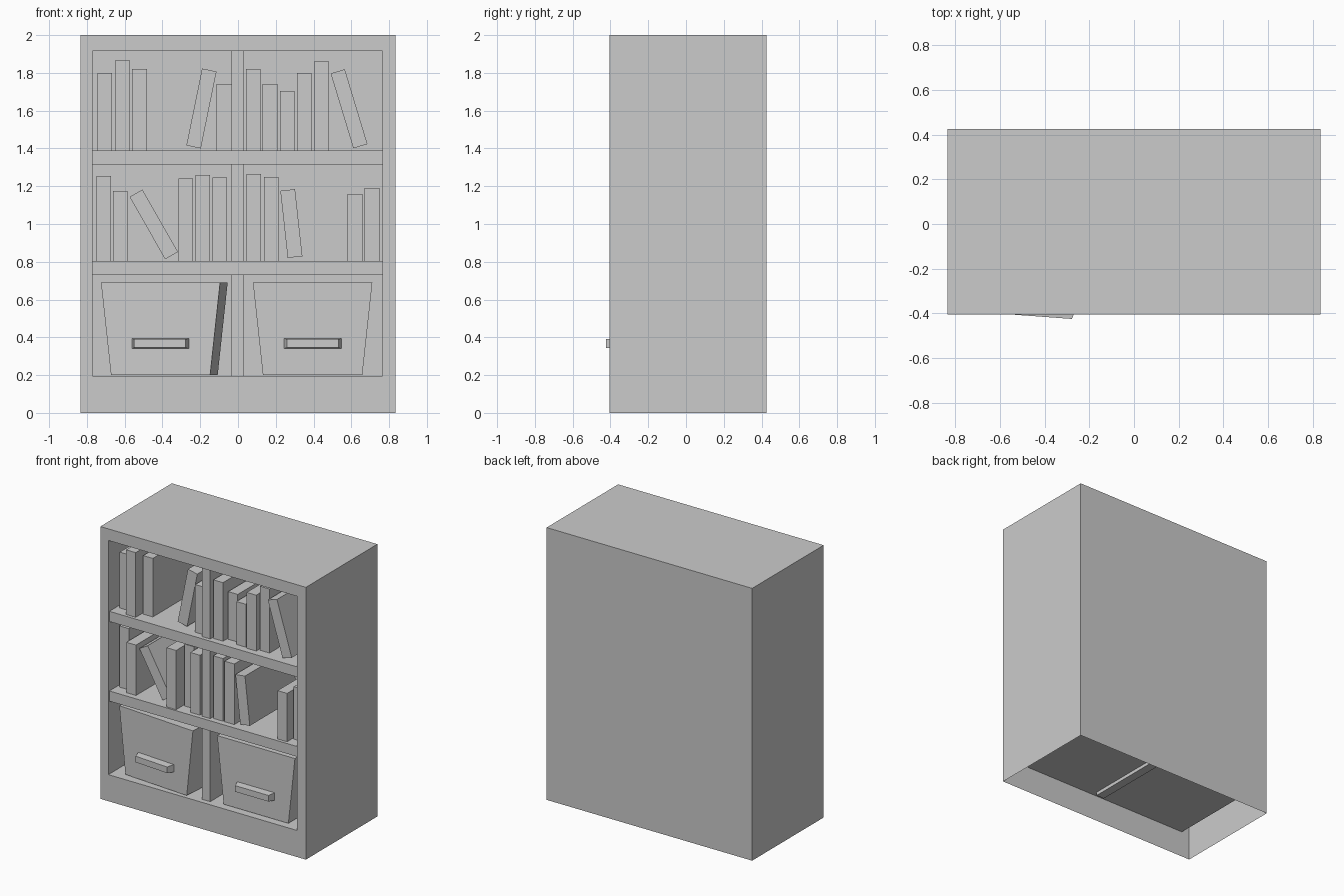
import bpy, bmesh, math
from mathutils import Matrix, Vector

if "Cube" in bpy.data.objects:
    bpy.data.objects.remove(bpy.data.objects["Cube"], do_unlink=True)

grey = bpy.data.materials.new("plain grey")
grey.use_nodes = True
grey.diffuse_color = (0.6, 0.6, 0.6, 1)
grey.node_tree.nodes["Principled BSDF"].inputs["Base Color"].default_value = (0.6, 0.6, 0.6, 1)


def finish(name, bm):
    mesh = bpy.data.meshes.new(name)
    bm.to_mesh(mesh)
    bm.free()
    mesh.materials.append(grey)
    ob = bpy.data.objects.new(name, mesh)
    bpy.context.collection.objects.link(ob)
    return ob


def prism(name, outline, front, back, front_outline=None):
    """Solid between an x-z outline at the front and one at the back."""
    bm = bmesh.new()
    a = [bm.verts.new((x, front, z)) for x, z in (front_outline or outline)]
    b = [bm.verts.new((x, back, z)) for x, z in outline]
    bm.faces.new(a)
    bm.faces.new(b[::-1])
    for i in range(len(a)):
        j = (i + 1) % len(a)
        bm.faces.new((a[i], b[i], b[j], a[j]))
    bmesh.ops.recalc_face_normals(bm, faces=bm.faces)
    return finish(name, bm)


def rect(x0, x1, z0, z1):
    return [(x0, z0), (x1, z0), (x1, z1), (x0, z1)]


FRONT, BACK, INNER_BACK = -0.405, 0.425, 0.36
LEFT, RIGHT, FLOOR, CEILING = -0.77, 0.765, 0.195, 1.915

# Carcass: a shell open underneath, with a recess sunk into the front
bm = bmesh.new()
bmesh.ops.create_cube(bm, size=1)
for v in bm.verts:
    v.co = (v.co.x * 1.67, BACK if v.co.y > 0 else FRONT, (v.co.z + 0.5) * 2)
bm.normal_update()
face = min(bm.faces, key=lambda f: f.normal.y)
bmesh.ops.delete(bm, geom=[min(bm.faces, key=lambda f: f.normal.z)], context='FACES_ONLY')
bmesh.ops.inset_individual(bm, faces=[face], thickness=0.05)
for v in face.verts:
    v.co.x = RIGHT if v.co.x > 0 else LEFT
    v.co.z = CEILING if v.co.z > 1 else FLOOR
pushed = bmesh.ops.extrude_discrete_faces(bm, faces=[face])["faces"]
for v in pushed[0].verts:
    v.co.y = INNER_BACK
finish("cabinet_body", bm)

# Upright divider and the two shelves
prism("divider", rect(-0.035, 0.03, 0.17, CEILING), -0.365, INNER_BACK)
for name, z0, z1 in (("lower_shelf", 0.73, 0.805), ("upper_shelf", 1.315, 1.39)):
    prism(name, rect(LEFT, RIGHT, z0, z1), -0.393, INNER_BACK)

# Upright books: left edge, top, front depth
upright = {
    "upper": (1.39, [(-0.745, 1.8, -0.31), (-0.65, 1.865, -0.37), (-0.56, 1.82, -0.3),
                     (-0.113, 1.74, -0.335), (0.042, 1.82, -0.345), (0.13, 1.74, -0.3),
                     (0.222, 1.705, -0.335), (0.312, 1.8, -0.345), (0.403, 1.86, -0.32)]),
    "lower": (0.805, [(-0.75, 1.255, -0.305), (-0.662, 1.175, -0.35), (-0.315, 1.24, -0.38),
                      (-0.225, 1.26, -0.3), (-0.135, 1.245, -0.36), (0.045, 1.265, -0.35),
                      (0.137, 1.25, -0.35), (0.58, 1.16, -0.37), (0.67, 1.19, -0.31)]),
}
for row, (base, books) in upright.items():
    for i, (x, top, y) in enumerate(books):
        prism(f"{row}_book_{i + 1}", rect(x, x + 0.078, base, top), y, y + 0.55)

# Leaning books: centre of the foot, centre of the top, front depth
leaning = [(-0.235, 1.408, -0.152, 1.815, -0.31), (0.648, 1.412, 0.528, 1.808, -0.355),
           (-0.352, 0.833, -0.54, 1.163, -0.325), (0.302, 0.825, 0.263, 1.18, -0.35)]
for i, (x0, z0, x1, z1, y) in enumerate(leaning):
    foot, top = Vector((x0, z0)), Vector((x1, z1))
    up = (top - foot).normalized()
    side = Vector((up.y, -up.x)) * 0.039
    outline = [tuple(p) for p in (foot - side, foot + side, top + side, top - side)]
    prism(f"leaning_book_{i + 1}", outline, y, y + 0.55)

# Tapered drawers with wedge-ended handles; the right-hand one sits slightly askew
for name, cx, y, turn in (("left_drawer", 0.395, -0.355, 0), ("right_drawer", -0.41, -0.365, -0.073)):
    box = [(-0.263, 0.2), (0.263, 0.2), (0.316, 0.69), (-0.316, 0.69)]
    parts = [prism(name, box, 0, 0.55),
             prism(name + "_handle", rect(-0.152, 0.152, 0.34, 0.395), -0.05, 0,
                   rect(-0.136, 0.136, 0.345, 0.39))]
    for ob in parts:
        ob.matrix_world = Matrix.Translation((cx, y, 0)) @ Matrix.Rotation(turn, 4, 'Z')
